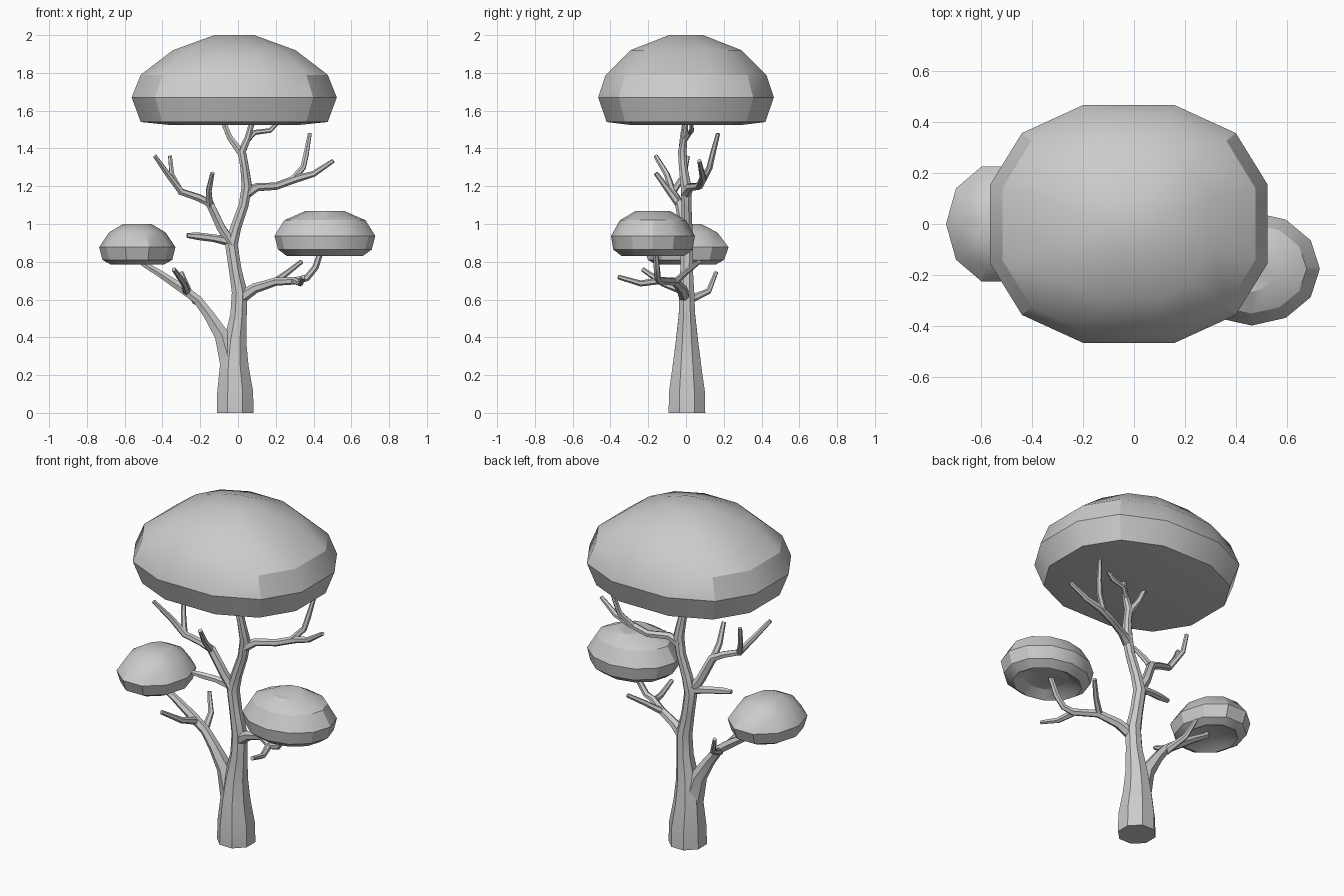
import bpy, bmesh, math
from mathutils import Vector


def finish(name, bm, angle=30):
    bmesh.ops.recalc_face_normals(bm, faces=bm.faces)
    me = bpy.data.meshes.new(name)
    bm.to_mesh(me)
    bm.free()
    me.shade_smooth()
    me.set_sharp_from_angle(angle=math.radians(angle))
    ob = bpy.data.objects.new(name, me)
    bpy.context.collection.objects.link(ob)
    return ob


def skin_rings(bm, rings):
    """Bridge a list of vertex rings and cap both ends."""
    n = len(rings[0])
    for a, b in zip(rings, rings[1:]):
        for i in range(n):
            j = (i + 1) % n
            bm.faces.new((a[i], a[j], b[j], b[i]))
    bm.faces.new(rings[0])
    bm.faces.new(rings[-1])


def limb(name, path, sides=6, level_base=False):
    """Tapered tube along points (x, y, z, radius)."""
    bm = bmesh.new()
    pts = [Vector(p[:3]) for p in path]
    side = None
    rings = []
    for i, p in enumerate(pts):
        t = (pts[min(i + 1, len(pts) - 1)] - pts[max(i - 1, 0)]).normalized()
        if level_base and i == 0:
            t = Vector((0, 0, 1))
        if side is None:
            side = Vector((1, 0, 0)) if abs(t.x) < 0.8 else Vector((0, 1, 0))
        side = (side - t * side.dot(t)).normalized()
        other = t.cross(side)
        r = path[i][3]
        rings.append([bm.verts.new(p + r * (math.cos(a) * side + math.sin(a) * other))
                      for a in (2 * math.pi * (k + 0.5) / sides for k in range(sides))])
    skin_rings(bm, rings)
    return finish(name, bm, 40)


def crown(name, centre, outline, levels):
    """Foliage cap: outline of unit points scaled to each level (z, half x, half y)."""
    bm = bmesh.new()
    rings = [[bm.verts.new((centre[0] + u * hx, centre[1] + v * hy, z)) for u, v in outline]
             for z, hx, hy in levels]
    skin_rings(bm, rings)
    return finish(name, bm)


def polygon(n, turn=0.0):
    return [(math.cos(2 * math.pi * k / n + turn), math.sin(2 * math.pi * k / n + turn))
            for k in range(n)]


# Trunk
limb("trunk", [(-0.015, 0.005, 0, 0.105), (-0.015, 0.005, 0.11, 0.103), (-0.02, 0.005, 0.25, 0.082),
               (-0.015, 0.005, 0.38, 0.064), (0.003, 0.005, 0.52, 0.047), (0.008, 0.003, 0.64, 0.044),
               (-0.015, 0.003, 0.76, 0.036), (-0.035, 0.005, 0.89, 0.036), (-0.012, 0.005, 0.98, 0.031),
               (0.03, 0.003, 1.1, 0.028), (0.047, 0.0, 1.2, 0.03), (0.035, -0.015, 1.3, 0.024),
               (0.02, -0.02, 1.385, 0.024), (0.05, -0.01, 1.45, 0.018), (0.08, 0.0, 1.56, 0.014)],
     8, True)
limb("top_left_twig", [(0.02, -0.02, 1.37, 0.022), (-0.045, -0.015, 1.46, 0.017), (-0.09, 0.0, 1.57, 0.014)])
limb("top_right_twig", [(0.045, -0.01, 1.44, 0.014), (0.09, 0.02, 1.485, 0.014),
                        (0.17, 0.03, 1.495, 0.013), (0.23, 0.03, 1.56, 0.011)])

# Lower left branch and twigs
limb("lower_left_branch", [(-0.045, 0, 0.27, 0.06), (-0.085, 0, 0.41, 0.045), (-0.155, 0, 0.52, 0.032),
                           (-0.215, 0, 0.6, 0.027), (-0.29, 0, 0.655, 0.027), (-0.41, 0, 0.735, 0.021),
                           (-0.5, 0, 0.79, 0.018), (-0.53, 0, 0.86, 0.014)])
limb("lower_left_back_twig", [(-0.22, 0, 0.59, 0.022), (-0.26, 0.12, 0.645, 0.016), (-0.3, 0.16, 0.745, 0.011)])
limb("lower_left_front_twig", [(-0.27, 0, 0.64, 0.022), (-0.285, -0.12, 0.685, 0.017), (-0.34, -0.23, 0.76, 0.012)])

# Lower right branch and twigs
limb("lower_right_branch", [(0.0, 0, 0.6, 0.035), (0.09, -0.025, 0.66, 0.027), (0.2, -0.06, 0.695, 0.022),
                            (0.31, -0.14, 0.7, 0.02), (0.365, -0.15, 0.715, 0.018), (0.41, -0.155, 0.77, 0.017),
                            (0.455, -0.165, 0.9, 0.014)])
limb("lower_right_back_twig", [(0.19, -0.06, 0.69, 0.019), (0.265, 0.0, 0.745, 0.015), (0.335, 0.07, 0.8, 0.012)])
limb("lower_right_front_twig", [(0.3, -0.14, 0.7, 0.019), (0.33, -0.24, 0.685, 0.016), (0.345, -0.36, 0.72, 0.012)])

# Upper left branch and twigs
limb("upper_left_branch", [(-0.03, 0, 0.89, 0.03), (-0.09, -0.01, 0.98, 0.026), (-0.15, -0.035, 1.11, 0.024),
                           (-0.21, -0.05, 1.14, 0.02), (-0.3, -0.07, 1.17, 0.019),
                           (-0.37, -0.1, 1.26, 0.016), (-0.44, -0.16, 1.36, 0.012)])
limb("upper_left_front_twig", [(-0.15, -0.035, 1.1, 0.02), (-0.155, -0.09, 1.175, 0.017), (-0.135, -0.16, 1.27, 0.012)])
limb("upper_left_back_twig", [(-0.3, -0.07, 1.165, 0.017), (-0.35, -0.01, 1.26, 0.014), (-0.36, 0.01, 1.36, 0.011)])
limb("short_left_twig", [(-0.05, 0, 0.91, 0.026), (-0.13, -0.01, 0.925, 0.02), (-0.21, -0.03, 0.935, 0.02),
                         (-0.27, -0.04, 0.94, 0.013)])

# Upper right branch and twigs
limb("upper_right_branch", [(0.04, 0, 1.16, 0.03), (0.1, 0.02, 1.195, 0.022), (0.2, 0.07, 1.2, 0.02),
                            (0.31, 0.09, 1.24, 0.02), (0.4, 0.085, 1.265, 0.016), (0.505, 0.07, 1.335, 0.011)])
limb("upper_right_back_twig", [(0.29, 0.09, 1.235, 0.019), (0.345, 0.125, 1.3, 0.016),
                               (0.36, 0.14, 1.365, 0.015), (0.38, 0.17, 1.48, 0.011)])

# Large top crown: twelve sides with flats facing the axes
quarter = [(1, 0.33), (0.77, 0.765), (0.33, 1)]
outline = (quarter + [(-u, v) for u, v in reversed(quarter)]
           + [(-u, -v) for u, v in quarter] + [(u, -v) for u, v in reversed(quarter)])
crown("top_crown", (-0.02, 0), outline,
      [(1.525, 0.35, 0.3), (1.54, 0.495, 0.42), (1.67, 0.543, 0.465), (1.79, 0.495, 0.425),
       (1.92, 0.325, 0.295), (2.0, 0.105, 0.09)])

# Small side crowns with hollowed undersides
crown("right_crown", (0.46, -0.175), polygon(12),
      [(0.865, 0.13, 0.11), (0.83, 0.2, 0.165), (0.865, 0.248, 0.21), (0.937, 0.267, 0.222),
       (1.02, 0.215, 0.175), (1.07, 0.1, 0.09)])
crown("left_crown", (-0.533, 0), polygon(10),
      [(0.81, 0.09, 0.1), (0.785, 0.14, 0.165), (0.81, 0.185, 0.212), (0.877, 0.202, 0.237),
       (0.955, 0.15, 0.175), (1.0, 0.075, 0.085)])
